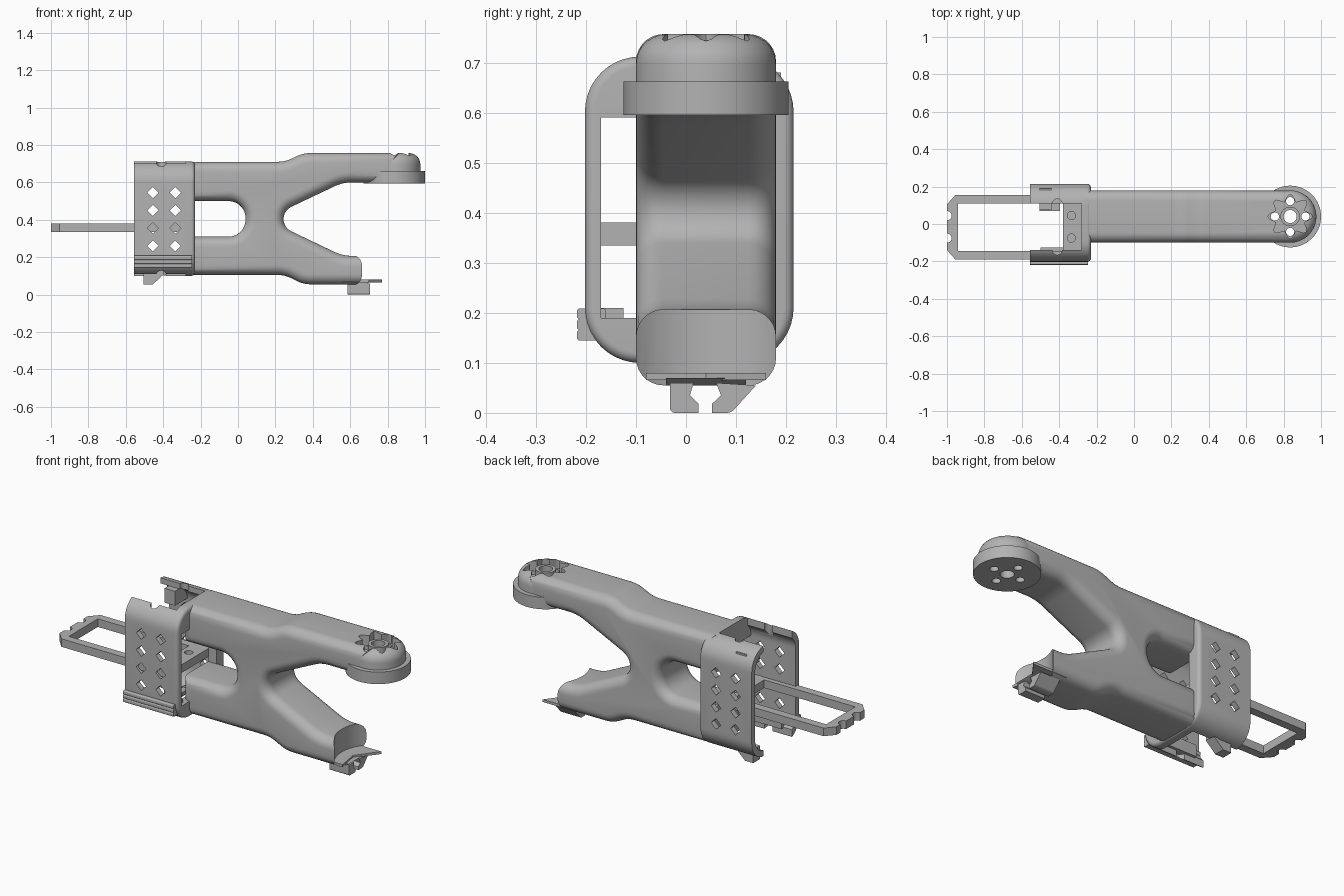
import bpy, bmesh, math
from mathutils import Vector

cube = bpy.data.objects.get("Cube")
if cube:
    bpy.data.objects.remove(cube, do_unlink=True)

grey = bpy.data.materials.new("plain grey")
grey.use_nodes = True
grey.diffuse_color = (0.45, 0.45, 0.45, 1)
grey.node_tree.nodes["Principled BSDF"].inputs["Base Color"].default_value = (0.45, 0.45, 0.45, 1)

AXES = {"x": lambda u, v, w: (w, u, v), "y": lambda u, v, w: (u, w, v), "z": lambda u, v, w: (u, v, w)}


def rounded(points, steps=10):
    """Replace each (u, v, reach) corner with an arc touching both sides at that reach."""
    out = []
    for i, (u, v, reach) in enumerate(points):
        p = Vector((u, v))
        if not reach:
            out.append((u, v))
            continue
        d1 = (Vector(points[i - 1][:2]) - p).normalized()
        d2 = (Vector(points[(i + 1) % len(points)][:2]) - p).normalized()
        half = d1.angle(d2) / 2
        centre = p + (d1 + d2).normalized() * reach / math.cos(half)
        radius = reach * math.tan(half)
        a, b = p + d1 * reach - centre, p + d2 * reach - centre
        start = math.atan2(a.y, a.x)
        turn = math.remainder(math.atan2(b.y, b.x) - start, 2 * math.pi)
        for k in range(steps + 1):
            t = start + turn * k / steps
            out.append((centre.x + radius * math.cos(t), centre.y + radius * math.sin(t)))
    return out


def rect(u0, u1, v0, v1, reach=0):
    return rounded([(u0, v0, reach), (u1, v0, reach), (u1, v1, reach), (u0, v1, reach)])


def circle(u, v, r, n=32):
    return [(u + r * math.cos(2 * math.pi * i / n), v + r * math.sin(2 * math.pi * i / n)) for i in range(n)]


def inset(points, amount):
    """Shrink a polygon by moving every side inward."""
    pts = [Vector(p) for p in points]
    area = sum(pts[i - 1].x * p.y - p.x * pts[i - 1].y for i, p in enumerate(pts))
    side = 1 if area > 0 else -1
    out = []
    for i, p in enumerate(pts):
        e1 = (p - pts[i - 1]).normalized()
        e2 = (pts[(i + 1) % len(pts)] - p).normalized()
        n1, n2 = Vector((-e1.y, e1.x)) * side, Vector((-e2.y, e2.x)) * side
        out.append(p + (n1 + n2) * amount / (1 + n1.dot(n2)))
    return out


def prism(name, points, axis, lo, hi, low_round=0, high_round=0):
    """Extrude a polygon along an axis, with rounded rims where asked."""
    steps = 7
    layers = []
    for w, r, sign in ((lo, low_round, 1), (hi, high_round, -1)):
        angles = [k / steps * math.pi / 2 for k in range(steps + 1)] if r else [0]
        rim = [(w + sign * r * (1 - math.cos(t)), r * (1 - math.sin(t))) for t in angles]
        layers += rim if sign > 0 else rim[::-1]
    bm = bmesh.new()
    place = AXES[axis]
    rings = [[bm.verts.new(place(u, v, w)) for u, v in inset(points, d)] for w, d in layers]
    n = len(points)
    for a, b in zip(rings, rings[1:]):
        for i in range(n):
            j = (i + 1) % n
            bm.faces.new((a[i], a[j], b[j], b[i]))
    bm.faces.new(rings[0])
    bm.faces.new(rings[-1])
    bmesh.ops.recalc_face_normals(bm, faces=bm.faces)
    mesh = bpy.data.meshes.new(name)
    bm.to_mesh(mesh)
    bm.free()
    mesh.materials.append(grey)
    obj = bpy.data.objects.new(name, mesh)
    bpy.context.collection.objects.link(obj)
    return obj


def combine(obj, others, operation):
    """Apply booleans and discard the helper shapes."""
    for other in others:
        mod = obj.modifiers.new("cut", "BOOLEAN")
        mod.operation, mod.object, mod.solver = operation, other, "EXACT"
    graph = bpy.context.evaluated_depsgraph_get()
    mesh = bpy.data.meshes.new_from_object(obj.evaluated_get(graph))
    obj.modifiers.clear()
    obj.data = mesh
    for other in others:
        bpy.data.objects.remove(other, do_unlink=True)


def box(name, x0, x1, y0, y1, z0, z1):
    return prism(name, rect(x0, x1, y0, y1), "z", z0, z1)


# Forked body
HX, HY = 0.835, 0.04
outline = rounded([
    (-0.28, 0.71, 0), (0.25, 0.71, 0.04), (0.35, 0.757, 0.04), (0.86, 0.757, 0),
    (0.86, 0.6, 0), (0.56, 0.6, 0.05), (0.148, 0.404, 0.151), (0.56, 0.207, 0.05),
    (0.75, 0.207, 0), (0.75, 0.055, 0), (0.35, 0.055, 0.04), (0.25, 0.105, 0.04),
    (-0.28, 0.105, 0), (-0.28, 0.31, 0), (0.04, 0.31, 0.09), (0.04, 0.5, 0.09), (-0.28, 0.5, 0)])
body = prism("forked_body", outline, "y", -0.10, 0.18, 0.055, 0.055)
dome = prism("dome", circle(HX, HY, 0.14, 64), "z", 0.6, 0.757, 0, 0.06)
combine(body, [dome], "UNION")

# Scalloped socket in the head and curved cut on the lower arm
scallop = []
for i in range(64):
    a = 2 * math.pi * i / 64
    r = 0.1 + 0.018 * math.cos(8 * a)
    scallop.append((HX + r * math.cos(a), HY + r * math.sin(a)))
hole_spots = [(HX + 0.082 * math.cos(k * math.pi / 2), HY + 0.082 * math.sin(k * math.pi / 2)) for k in range(4)]


def head_holes():
    drills = [prism("drill", circle(x, y, 0.022, 20), "z", 0.5, 0.9) for x, y in hole_spots]
    return drills + [prism("drill", circle(HX, HY, 0.035), "z", 0.5, 0.9)]


combine(body, [prism("socket", scallop, "z", 0.70, 0.9),
               prism("end_cut", circle(0.82, HY, 0.21, 64), "z", 0.0, 0.4)] + head_holes(), "DIFFERENCE")

hub = prism("socket_hub", circle(HX, HY, 0.052), "z", 0.68, 0.745)
combine(hub, [prism("drill", circle(HX, HY, 0.035), "z", 0.5, 0.9)], "DIFFERENCE")

# Round flange under the head
flange = prism("head_flange", circle(HX, HY, 0.165, 64), "z", 0.595, 0.662)
combine(flange, head_holes(), "DIFFERENCE")

# Thin lip and two hooks under the lower arm
prism("lower_lip", [(0.56, -0.08), (0.70, -0.08), (0.68, 0.04), (0.77, 0.16), (0.56, 0.16)], "z", 0.066, 0.08)
prism("lower_lip_base", [(0.55, 0.055), (0.68, 0.055), (0.71, 0.07), (0.55, 0.07)], "y", -0.04, 0.12)
prism("front_hook", rounded([(-0.032, 0, 0.01), (0.025, 0, 0), (0.025, 0.018, 0), (0.008, 0.035, 0),
                             (0.015, 0.06, 0), (-0.032, 0.06, 0)]), "x", 0.585, 0.705)
prism("back_hook", rounded([(0.052, 0, 0), (0.09, 0, 0.01), (0.14, 0.055, 0), (0.06, 0.06, 0),
                            (0.07, 0.035, 0), (0.052, 0.018, 0)]), "x", 0.585, 0.705)

# Sleeve around the open end
sleeve = prism("sleeve", rect(-0.202, 0.215, 0.1, 0.712, 0.11), "x", -0.555, -0.23, 0, 0.02)
cutters = [prism("inside", rect(-0.172, 0.185, 0.13, 0.682, 0.09), "x", -0.7, -0.28),
           box("opening", -0.7, -0.28, -0.14, 0.11, 0, 0.9),
           box("wall_gap", -0.4, -0.1, -0.17, 0.14, 0.19, 0.59)]
for y in (-0.14, 0.11):
    cutters.append(prism("notch", circle(-0.41, y, 0.025, 20), "z", 0, 0.9))
for x in (-0.455, -0.335):
    for k in range(4):
        cutters.append(prism("diamond", circle(x, 0.26 + 0.095 * k, 0.03, 4), "y", -0.4, 0.4))
combine(sleeve, cutters, "DIFFERENCE")

# Grip ridges, inner bracket and latch on the sleeve
for k in range(3):
    z = 0.155 + 0.0215 * k
    prism("grip_ridge", rect(-0.218, -0.16, z - 0.0107, z + 0.0107, 0.006), "x", -0.555, -0.245)
box("inner_bracket", -0.5, -0.25, -0.18, -0.125, 0.145, 0.21)
box("upper_tab", -0.505, -0.44, 0.075, 0.19, 0.6, 0.68)
prism("bottom_latch", [(-0.505, 0.13), (-0.505, 0.055), (-0.455, 0.055), (-0.395, 0.11), (-0.395, 0.13)],
      "y", 0.07, 0.13)

# Flat frame sliding out of the sleeve
frame = prism("slide_frame", [(-1, -0.14), (-0.955, -0.19), (-0.28, -0.19), (-0.28, 0.155), (-0.955, 0.155),
                              (-1, 0.105)], "z", 0.335, 0.38)
cutters = [box("window", -0.94, -0.38, -0.145, 0.11, 0, 1)]
for y in (0.045, -0.075):
    cutters.append(prism("end_notch", circle(-1, y, 0.025, 20), "z", 0, 1))
    cutters.append(prism("screw_hole", circle(-0.335, y, 0.022, 20), "z", 0.345, 1))
combine(frame, cutters, "DIFFERENCE")

# Smooth rounded surfaces, crisp edges
bpy.ops.object.select_all(action="DESELECT")
for obj in bpy.context.collection.objects:
    if obj.type == "MESH" and grey.name in obj.data.materials:
        obj.select_set(True)
        bpy.context.view_layer.objects.active = obj
bpy.ops.object.shade_smooth_by_angle(angle=math.radians(32))
